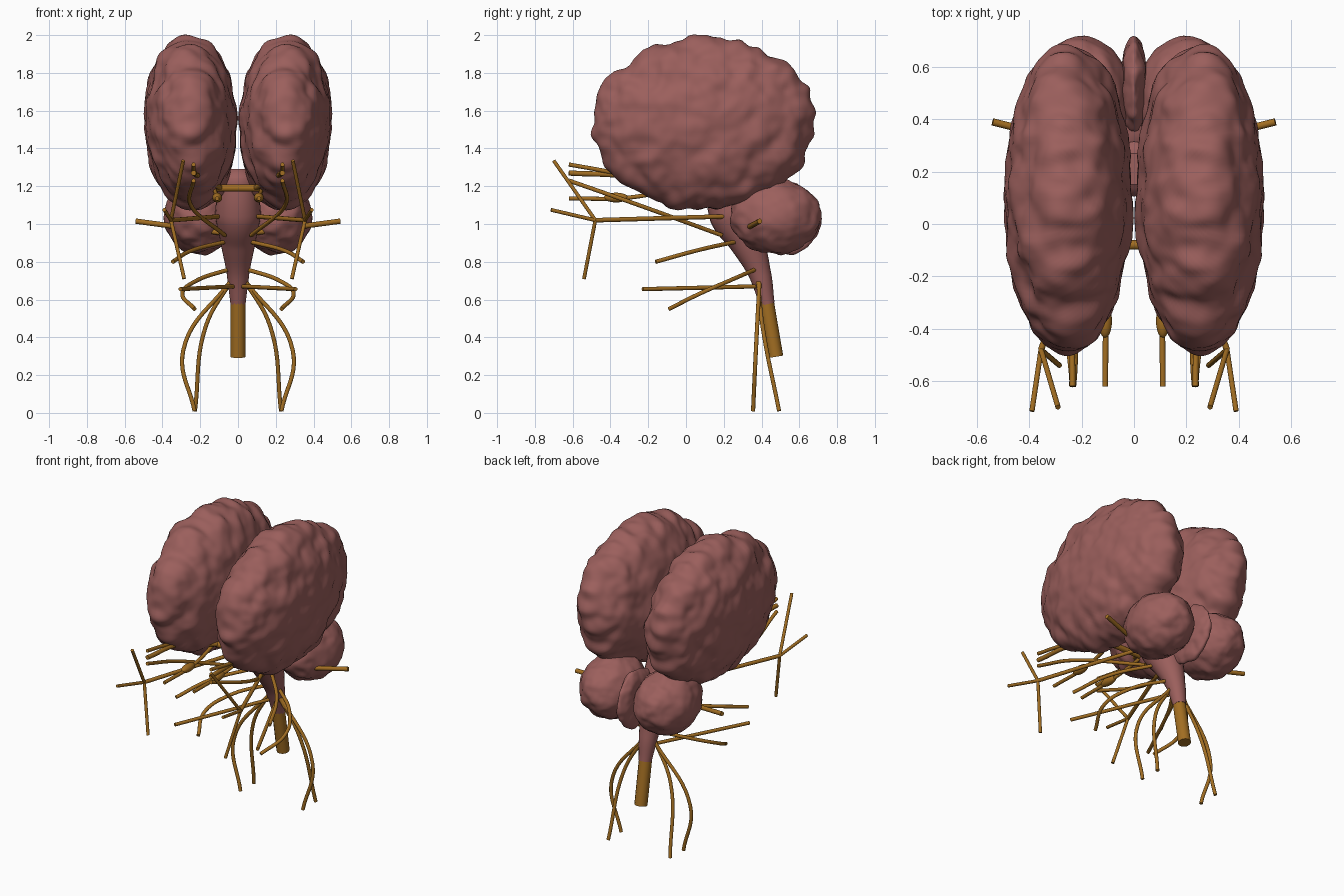
import bpy, bmesh
from mathutils import Vector, noise

if "Cube" in bpy.data.objects:
    bpy.data.objects.remove(bpy.data.objects["Cube"])


def material(name, col):
    m = bpy.data.materials.new(name)
    m.diffuse_color = (*col, 1)
    m.use_nodes = True
    m.node_tree.nodes["Principled BSDF"].inputs["Base Color"].default_value = m.diffuse_color
    return m


TISSUE = material("brain_tissue", (0.33, 0.115, 0.108))
NERVE = material("nerve_gold", (0.36, 0.155, 0.016))


def finish(ob, mat):
    bpy.context.collection.objects.link(ob)
    ob.data.materials.append(mat)
    if ob.type == 'MESH':
        ob.data.shade_smooth()


def blob(name, centre, radii, mat, amp=0.0, freq=(0, 0, 0), lean=0.0, level=6, side=1):
    """Ellipsoid with soft folds, strongest on the rim; lean shifts x with height."""
    bm = bmesh.new()
    bmesh.ops.create_icosphere(bm, subdivisions=level, radius=1)
    r, c, fr = Vector(radii), Vector(centre), Vector(freq)
    for v in bm.verts:
        d = v.co.copy()
        p = d * r
        n = Vector((d.x / r.x, d.y / r.y, d.z / r.z)).normalized()
        if amp:
            q = p * fr + Vector((3.3, 7.1, 1.7))
            rim = 1 - 0.55 * abs(d.x) ** 2
            p += n * amp * rim * (noise.noise(q) + 0.35 * noise.noise(q * 2.1))
        p.x = side * (p.x + lean * d.z + c.x)
        v.co = (p.x, p.y + c.y, p.z + c.z)
    if side < 0:
        bmesh.ops.reverse_faces(bm, faces=bm.faces)
    me = bpy.data.meshes.new(name)
    bm.to_mesh(me)
    bm.free()
    finish(bpy.data.objects.new(name, me), mat)


def tube(name, pts, radius, mat=NERVE, radii=None):
    """Smooth round tube through points, with capped ends."""
    cu = bpy.data.curves.new(name, 'CURVE')
    cu.dimensions = '3D'
    cu.bevel_depth = radius
    cu.bevel_resolution = 10 if radii else 4
    cu.use_fill_caps = True
    cu.resolution_u = 10
    sp = cu.splines.new('BEZIER')
    sp.bezier_points.add(len(pts) - 1)
    for i, (bp, p) in enumerate(zip(sp.bezier_points, pts)):
        bp.co = p
        bp.handle_left_type = bp.handle_right_type = 'AUTO'
        bp.radius = radii[i] if radii else 1
    ob = bpy.data.objects.new(name, cu)
    finish(ob, mat)
    bpy.ops.object.select_all(action='DESELECT')
    ob.select_set(True)
    bpy.context.view_layer.objects.active = ob
    bpy.ops.object.convert(target='MESH')
    bpy.ops.object.shade_smooth_by_angle(angle=0.8)


# Nerve paths of one side, mirrored below
NERVES = {
    "olfactory_nerve": [(.11, -.62, 1.135), (.11, -.3, 1.14), (.13, 0, 1.2)],
    "upper_eye_nerve": [(.1, .15, 1.15), (.23, -.4, 1.275), (.235, -.62, 1.315)],
    "lower_eye_nerve": [(.07, .19, .94), (.25, -.25, 1.1), (.235, -.62, 1.23)],
    "cheek_nerve": [(.05, .28, .91), (.25, .05, .858), (.345, -.16, .8)],
    "throat_nerve": [(.03, .38, .765), (.22, .23, .7), (.295, .07, .63), (.23, -.09, .55)],
    "wandering_nerve": [(.02, .38, .67), (.305, -.23, .655)],
    "tongue_nerve": [(.03, .39, .71), (.29, .37, .33), (.23, .355, .01)],
    "neck_nerve": [(.03, .38, .71), (.17, .405, .46), (.228, .493, .01)],
}
FACE_BRANCHES = {"top": (.29, -.7, 1.335), "middle": (.39, -.715, 1.075), "jaw": (.285, -.54, .71)}

for side, s in (("right", 1), ("left", -1)):
    def mirrored(path):
        return [(s * x, y, z) for x, y, z in path]

    # Softly folded cerebral hemisphere
    blob("hemisphere_" + side, (.252, .095, 1.535), (.243, .59, .458), TISSUE,
         .034, (4, 9, 8), .012, side=s)
    # Cerebellum lobe
    blob("cerebellum_" + side, (.2, .475, 1.04), (.19, .24, .197), TISSUE,
         .016, (12, 13, 13), level=5, side=s)
    # Olfactory bulb
    blob("olfactory_bulb_" + side, (.11, -.37, 1.14), (.026, .065, .026), NERVE, level=3, side=s)
    # Thin nerves
    for name, path in NERVES.items():
        tube(name + "_" + side, mirrored(path), .011)
    # Thicker optic and hearing nerves
    tube("optic_nerve_" + side, mirrored([(.09, -.08, 1.19), (.2, -.3, 1.25), (.235, -.62, 1.27)]), .014)
    tube("hearing_nerve_" + side, mirrored([(.06, .27, .95), (.54, .39, 1.015)]), .014)
    # Face nerve with three branches
    fork = (.355, -.48, 1.02)
    tube("face_nerve_root_" + side, mirrored([(.1, .2, 1.04), fork]), .012)
    for name, end in FACE_BRANCHES.items():
        tube(f"face_nerve_{name}_branch_{side}", mirrored([fork, end]), .01)

# Ridge between the cerebellum lobes
blob("cerebellum_ridge", (0, .53, 1.03), (.05, .188, .19), TISSUE, .014, (8, 14, 14), level=5)

# Brain stem, widening upward into a dome
tube("brain_stem", [(0, .43, .575), (0, .39, .74), (0, .325, .9), (0, .245, 1.05),
                    (0, .21, 1.25), (0, .21, 1.29)], 0.1, TISSUE,
     [.4, .6, .92, 1.22, 1.05, .6])

# Spinal cord stub
tube("spinal_cord", [(0, .425, .59), (0, .475, .297)], 0.04)

# Crossing of the optic nerves
tube("optic_crossing", [(-.11, -.08, 1.19), (.11, -.08, 1.19)], 0.018)
